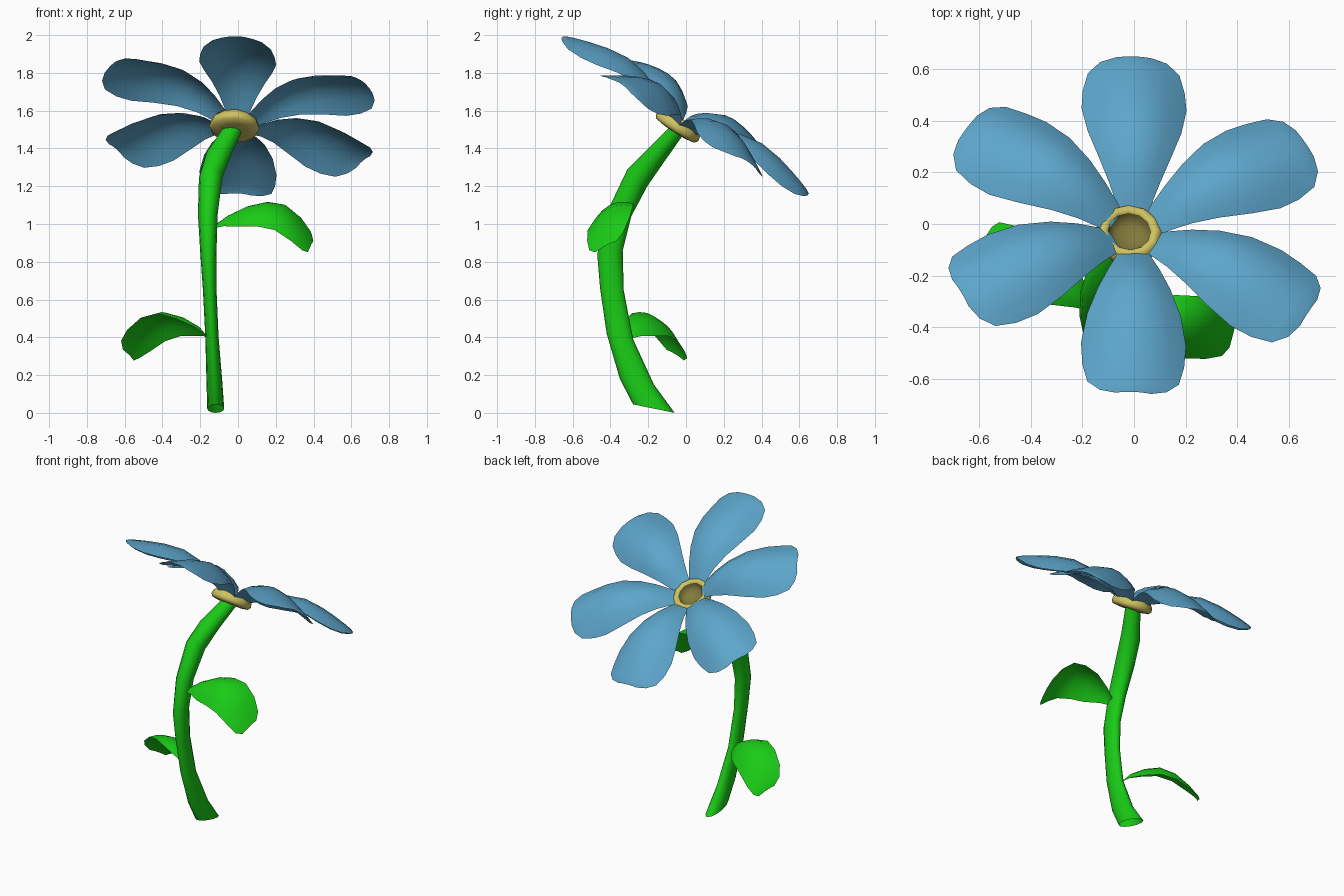
import bpy, bmesh, math
from mathutils import Vector, Matrix


def material(name, rgb):
    m = bpy.data.materials.new(name)
    m.diffuse_color = (*rgb, 1)
    return m


BLUE = material("petal_blue", (0.11, 0.38, 0.60))
GREEN = material("leaf_green", (0.01, 0.60, 0.008))
YELLOW = material("centre_yellow", (0.62, 0.54, 0.12))
OLIVE = material("bowl_olive", (0.22, 0.19, 0.045))


def make(name, rows, mat, closed=False):
    """Skin a list of equal-length point rows with quads."""
    bm = bmesh.new()
    grid = [[bm.verts.new(p) for p in row] for row in rows]
    n = len(rows[0])
    for a, b in zip(grid, grid[1:]):
        for j in range(n if closed else n - 1):
            k = (j + 1) % n
            bm.faces.new((a[j], b[j], b[k], a[k]))
    bmesh.ops.remove_doubles(bm, verts=bm.verts, dist=0.0005)
    if closed:
        bmesh.ops.recalc_face_normals(bm, faces=bm.faces)
    me = bpy.data.meshes.new(name)
    bm.to_mesh(me)
    bm.free()
    me.materials.append(mat)
    me.shade_smooth()
    ob = bpy.data.objects.new(name, me)
    bpy.context.collection.objects.link(ob)
    return ob


def sheet(name, spine, side, up, mat, cols=6):
    """Curved blade: spine of (x, y, z, half_width, droop at the edges)."""
    side, up = Vector(side).normalized(), Vector(up).normalized()
    rows = []
    for x, y, z, w, d in spine:
        ts = [2 * j / cols - 1 for j in range(cols + 1)]
        rows.append([Vector((x, y, z)) + side * w * t - up * d * t * t for t in ts])
    return make(name, rows, mat)


def lathe(name, profile, mat, n=12):
    """Spin (radius, height) points about z."""
    rows = [[Vector((r * math.cos(a), r * math.sin(a), z))
             for a in (math.tau * j / n for j in range(n))] for r, z in profile]
    return make(name, rows, mat, True)


# Flower head frame, tilted to face backwards and rolled slightly
tilt = Matrix.Rotation(math.radians(4), 4, 'Y') @ Matrix.Rotation(math.radians(-32.5), 4, 'X')
head = Matrix.Translation((0, -0.025, 1.54)) @ tilt

# Six arched petals: (angle, extra lift) in degrees
petal = [(0.085, 0, -0.012, 0.055, 0.005), (0.13, 0, 0.02, 0.072, 0.015),
         (0.20, 0, 0.07, 0.10, 0.035), (0.30, 0, 0.115, 0.14, 0.06),
         (0.42, 0, 0.135, 0.182, 0.085), (0.54, 0, 0.12, 0.204, 0.095),
         (0.63, 0, 0.097, 0.198, 0.085), (0.71, 0, 0.072, 0.178, 0.06),
         (0.755, 0, 0.055, 0.13, 0.03), (0.772, 0, 0.045, 0.07, 0.01)]
for i, (ang, lift) in enumerate(((29, 0.5), (88, 0), (145, 1), (206, 3), (267.5, 0), (329, -0.5))):
    ob = sheet(f"petal_{i + 1}", petal, (0, 1, 0), (0, 0, 1), BLUE)
    ob.matrix_world = (head @ Matrix.Rotation(math.radians(ang), 4, 'Z')
                       @ Matrix.Rotation(math.radians(-lift), 4, 'Y'))

# Lathed centre disc with a darker bowl inside its rim
seat = Matrix.Translation((-0.02, -0.047, 1.51)) @ tilt
lathe("flower_centre", [(0, -0.022), (0.075, -0.025), (0.12, -0.018), (0.133, 0.0),
                        (0.128, 0.025), (0.112, 0.045), (0.092, 0.045),
                        (0.084, 0.035)], YELLOW).matrix_world = seat
lathe("centre_bowl", [(0.084, 0.035), (0.078, 0.012), (0.055, -0.008),
                      (0, -0.016)], OLIVE).matrix_world = seat

# Stem: (front y, front z, back y, back z, centre x, half width in x)
stem = [(-0.28, 0.045, -0.06, 0.0, -0.118, 0.045),
        (-0.35, 0.18, -0.17, 0.15, -0.125, 0.042),
        (-0.42, 0.42, -0.28, 0.39, -0.138, 0.035),
        (-0.455, 0.66, -0.33, 0.65, -0.15, 0.036),
        (-0.47, 0.84, -0.335, 0.86, -0.157, 0.043),
        (-0.42, 1.06, -0.29, 1.04, -0.16, 0.052),
        (-0.31, 1.29, -0.205, 1.20, -0.145, 0.062),
        (-0.20, 1.40, -0.115, 1.33, -0.105, 0.068),
        (-0.085, 1.515, -0.02, 1.465, -0.035, 0.055)]
rows = []
for y0, z0, y1, z1, x, w in stem:
    c = Vector((x, (y0 + y1) / 2, (z0 + z1) / 2))
    h = Vector((0, (y1 - y0) / 2, (z1 - z0) / 2))
    rows.append([c + Vector((w * math.cos(a), 0, 0)) + h * math.sin(a)
                 for a in (math.tau * j / 12 for j in range(12))])
make("stem", rows, GREEN, True)

# Upper leaf, reaching right with its front edge lower
sheet("upper_leaf", [
    (-0.13, -0.37, 0.985, 0.02, 0.0), (-0.06, -0.375, 1.035, 0.06, 0.02),
    (0.04, -0.39, 1.08, 0.11, 0.045), (0.14, -0.405, 1.10, 0.132, 0.055),
    (0.23, -0.415, 1.08, 0.14, 0.05), (0.31, -0.42, 1.0, 0.13, 0.03),
    (0.365, -0.425, 0.92, 0.105, 0.012), (0.385, -0.425, 0.885, 0.065, 0.005)],
    (0.22, 0.86, 0.46), (0.1, -0.3, 1), GREEN)

# Lower leaf, reaching back left with its back edge lower
sheet("lower_leaf", [
    (-0.16, -0.32, 0.40, 0.02, 0.0), (-0.205, -0.275, 0.455, 0.055, 0.025),
    (-0.275, -0.225, 0.495, 0.10, 0.045), (-0.36, -0.175, 0.515, 0.13, 0.05),
    (-0.445, -0.13, 0.485, 0.135, 0.045), (-0.525, -0.09, 0.41, 0.125, 0.03),
    (-0.57, -0.065, 0.345, 0.10, 0.01), (-0.58, -0.055, 0.31, 0.06, 0.005)],
    (-0.5, -0.78, 0.48), (0.1, 0.3, 1), GREEN)
